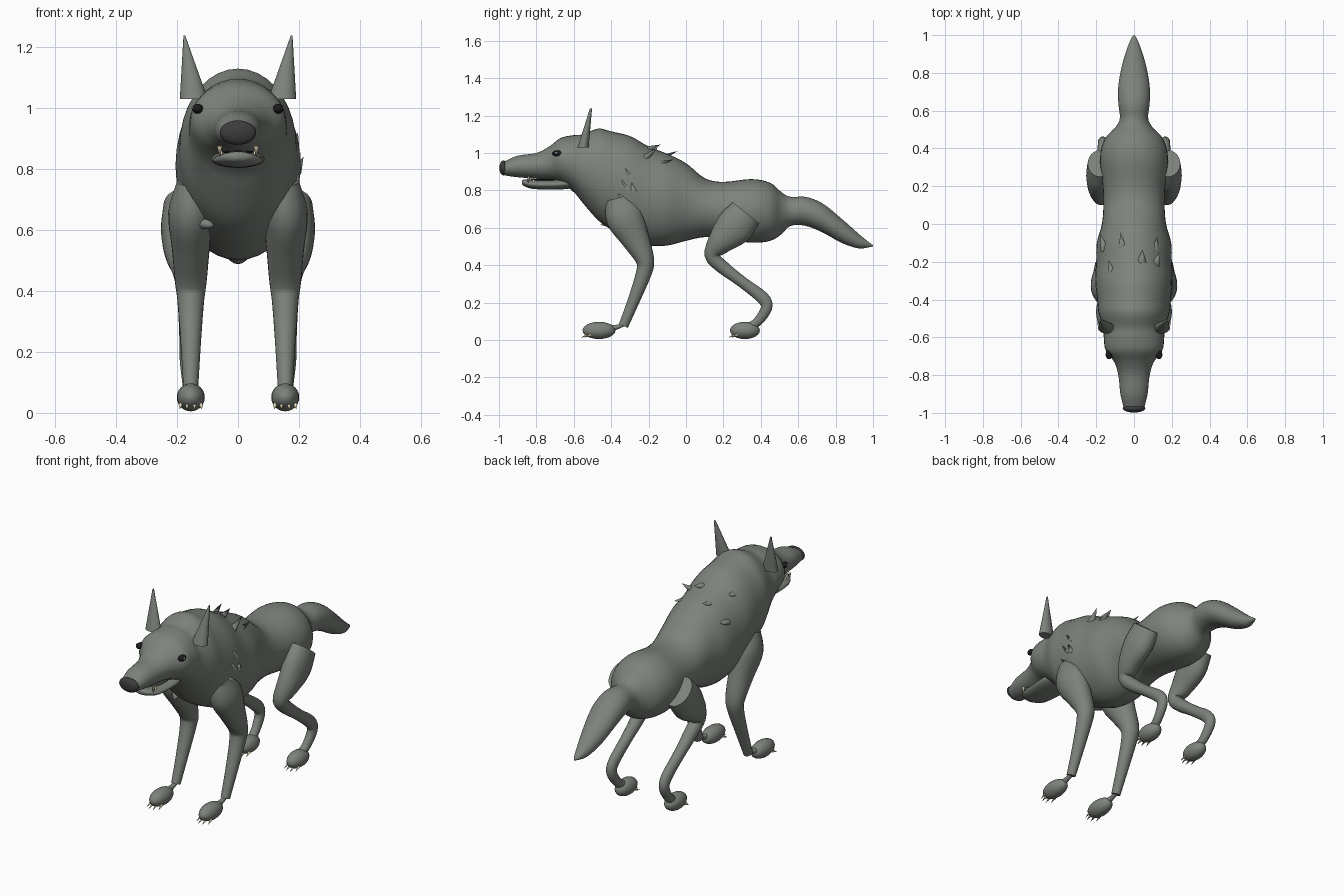
import bpy, bmesh, math
from mathutils import Vector

if "Cube" in bpy.data.objects:
    bpy.data.objects.remove(bpy.data.objects["Cube"])


def material(name, color):
    m = bpy.data.materials.new(name)
    m.diffuse_color = (*color, 1)
    m.use_nodes = True
    m.node_tree.nodes["Principled BSDF"].inputs["Base Color"].default_value = m.diffuse_color
    return m


FUR = material("grey_fur", (0.205, 0.225, 0.2))
DARK = material("dark_nose", (0.045, 0.045, 0.045))
BLACK = material("black_eye", (0.012, 0.012, 0.012))
BONE = material("cream_bone", (0.72, 0.64, 0.44))
WHITE = material("eye_glint", (0.6, 0.6, 0.56))


def finish(name, bm, mat, angle=50):
    bmesh.ops.recalc_face_normals(bm, faces=bm.faces)
    me = bpy.data.meshes.new(name)
    bm.to_mesh(me)
    bm.free()
    ob = bpy.data.objects.new(name, me)
    bpy.context.collection.objects.link(ob)
    me.materials.append(mat)
    bpy.ops.object.select_all(action='DESELECT')
    ob.select_set(True)
    bpy.context.view_layer.objects.active = ob
    bpy.ops.object.shade_smooth_by_angle(angle=math.radians(angle))
    return ob


def resample(pts, steps):
    """Smooth curve through points of any dimension."""
    out = []
    for i in range(len(pts) - 1):
        a, b, c, d = (pts[max(0, min(len(pts) - 1, i + k))] for k in (-1, 0, 1, 2))
        for s in range(steps):
            t = s / steps
            out.append([0.5 * (2 * q + (r - p) * t + (2 * p - 5 * q + 4 * r - u) * t * t
                               + (3 * q - p - 3 * r + u) * t ** 3)
                        for p, q, r, u in zip(a, b, c, d)])
    return out + [list(pts[-1])]


def loft(name, pts, mat, upright=False, sides=24, steps=4):
    """Elliptic rings (x, y, z, side radius, depth radius) along a path."""
    pts = resample(pts, steps)
    bm = bmesh.new()
    rings = []
    for i, (x, y, z, rx, rd) in enumerate(pts):
        p, q = pts[max(0, i - 1)], pts[min(len(pts) - 1, i + 1)]
        t = Vector((0, q[1] - p[1], q[2] - p[2])).normalized()
        n = Vector((0, 0, 1)) if upright else Vector((0, -t.z, t.y))
        rings.append([bm.verts.new(Vector((x + rx * math.cos(a), y, z)) + n * rd * math.sin(a))
                      for a in (2 * math.pi * k / sides for k in range(sides))])
    for r0, r1 in zip(rings, rings[1:]):
        for k in range(sides):
            j = (k + 1) % sides
            bm.faces.new((r0[k], r0[j], r1[j], r1[k]))
    bm.faces.new(rings[0])
    bm.faces.new(rings[-1])
    return finish(name, bm, mat)


def ball(name, loc, size, mat):
    bm = bmesh.new()
    bmesh.ops.create_uvsphere(bm, u_segments=20, v_segments=12, radius=1)
    for v in bm.verts:
        v.co = Vector(loc) + Vector([a * b for a, b in zip(v.co, size)])
    return finish(name, bm, mat)


def spike(name, base, tip, r, mat, sides=10, squash=1):
    base, tip = Vector(base), Vector(tip)
    d = tip - base
    q = d.to_track_quat('Z', 'Y')
    bm = bmesh.new()
    ring = [bm.verts.new(base + q @ Vector((r * math.cos(a), r * squash * math.sin(a), 0)))
            for a in (2 * math.pi * k / sides for k in range(sides))]
    top = bm.verts.new(tip)
    for k in range(sides):
        bm.faces.new((ring[k], ring[(k + 1) % sides], top))
    bm.faces.new(ring)
    return finish(name, bm, mat)


# Snout, head, torso and tail in one skin: y, top, bottom, half width
profile = [
    (-0.97, .955, .88, .055), (-0.90, .985, .87, .072), (-0.80, 1.0, .862, .083),
    (-0.73, 1.035, .855, .105), (-0.67, 1.08, .84, .15), (-0.60, 1.095, .79, .16),
    (-0.55, 1.10, .73, .163), (-0.47, 1.13, .64, .188), (-0.40, 1.115, .59, .195),
    (-0.30, 1.09, .54, .205), (-0.20, 1.035, .505, .20), (-0.10, .995, .505, .197),
    (0.0, .945, .53, .17), (0.10, .865, .55, .162), (0.20, .845, .54, .165),
    (0.35, .86, .52, .18), (0.45, .84, .53, .155), (0.51, .79, .565, .10),
    (0.56, .765, .61, .075), (0.64, .765, .61, .083), (0.73, .73, .575, .083),
    (0.83, .65, .52, .066), (0.92, .57, .49, .04), (0.975, .525, .495, .018), (1.0, .507, .501, .003),
]
loft("body", [(0, y, (t + b) / 2, w, (t - b) / 2) for y, t, b, w in profile], FUR, True, 36)

# Lower jaw, mouth lining and nose
loft("lower_jaw", [(0, -.878, .842, .01, .008), (0, -.865, .84, .045, .018), (0, -.82, .832, .075, .024),
                   (0, -.73, .83, .085, .026), (0, -.64, .835, .085, .028), (0, -.57, .84, .05, .02)],
     FUR, True)
ball("mouth_lining", (0, -.74, .857), (.06, .1, .005), DARK)
ball("nose", (0, -.976, .92), (.06, .022, .04), DARK)

# Legs, shoulders and paws on each side
for side, s in (("left", -1), ("right", 1)):
    front = [(.14, -.36, .76, .06, .07), (.155, -.33, .66, .074, .10), (.155, -.27, .54, .062, .075),
             (.155, -.22, .43, .052, .05), (.155, -.225, .36, .043, .042),
             (.155, -.28, .21, .032, .032), (.155, -.335, .075, .024, .026)]
    hind = [(.18, .32, .68, .065, .09), (.188, .255, .60, .065, .10), (.185, .18, .52, .055, .068),
            (.17, .14, .45, .042, .04), (.165, .195, .39, .036, .036), (.165, .30, .31, .03, .03),
            (.165, .41, .225, .027, .034), (.165, .43, .17, .026, .03), (.16, .385, .10, .023, .025),
            (.155, .34, .07, .023, .022)]
    ankle = [(.155, -.33, .085, .013, .01), (.155, -.365, .07, .013, .012), (.155, -.42, .06, .02, .02)]
    for part, pts in (("front_leg", front), ("hind_leg", hind), ("front_ankle", ankle)):
        loft(f"{side}_{part}", [(s * p[0], *p[1:]) for p in pts], FUR)

    for part, y, length in (("front", -.465, .088), ("hind", .315, .08)):
        ball(f"{side}_{part}_paw", (s * .155, y, .051), (.046, length, .046), FUR)
        for i, dx in enumerate((-.033, -.012, .012, .033)):
            yy = y - length * (.8 if abs(dx) < .02 else .6)
            spike(f"{side}_{part}_claw_{i}", (s * .155 + dx, yy + .01, .028),
                  (s * .155 + dx * 1.1, yy - .026, .012), .007, BONE, 8)

    # Ear: slanted half-flat cone
    bm = bmesh.new()
    ring = [bm.verts.new((s * (.145 + .046 * math.cos(a)), -.55 + .03 * math.sin(a), 1.03))
            for a in (2 * math.pi * k / 14 for k in range(14))]
    tips = [bm.verts.new((s * (.176 + .003 * math.cos(a)), -.508 + .006 * math.sin(a), 1.238))
            for a in (2 * math.pi * k / 14 for k in range(14))]
    for k in range(14):
        j = (k + 1) % 14
        bm.faces.new((ring[k], ring[j], tips[j], tips[k]))
    bm.faces.new(ring)
    bm.faces.new(tips)
    finish(f"{side}_ear", bm, FUR)

    # Eye and fangs
    ball(f"{side}_eye", (s * .132, -.69, .998), (.018, .026, .016), BLACK)
    ball(f"{side}_eye_glint", (s * .148, -.693, 1.001), (.004, .006, .005), WHITE)
    spike(f"{side}_upper_fang", (s * .06, -.84, .875), (s * .06, -.845, .835), .009, BONE, 8)
    spike(f"{side}_lower_fang", (s * .055, -.815, .845), (s * .055, -.815, .873), .007, BONE, 8)

# Fur tufts on the back, pointing rearward: base, tip
back = [((-.155, -.14, .89), (-.178, -.05, .925)), ((-.06, -.14, .97), (-.07, -.045, 1.01)),
        ((-.115, -.265, .99), (-.135, -.19, 1.02)), ((.04, -.2, 1.02), (.045, -.135, 1.045)),
        ((.11, -.16, .94), (.122, -.065, .965)), ((.115, -.215, .975), (.132, -.15, 1.03))]
# Fur tufts on the shoulder and chest
chest = [((.18, -.29, .86), (.197, -.325, .92)), ((.185, -.31, .80), (.205, -.345, .855)),
         ((.18, -.325, .74), (.20, -.365, .785)), ((.155, -.375, .695), (.185, -.415, .735)),
         ((.19, -.28, .79), (.215, -.29, .84)), ((-.105, -.40, .62), (-.08, -.46, .615))]
for i, (a, b) in enumerate(back + chest):
    spike(f"fur_tuft_{i}", a, b, .024, FUR, 10, .75)
